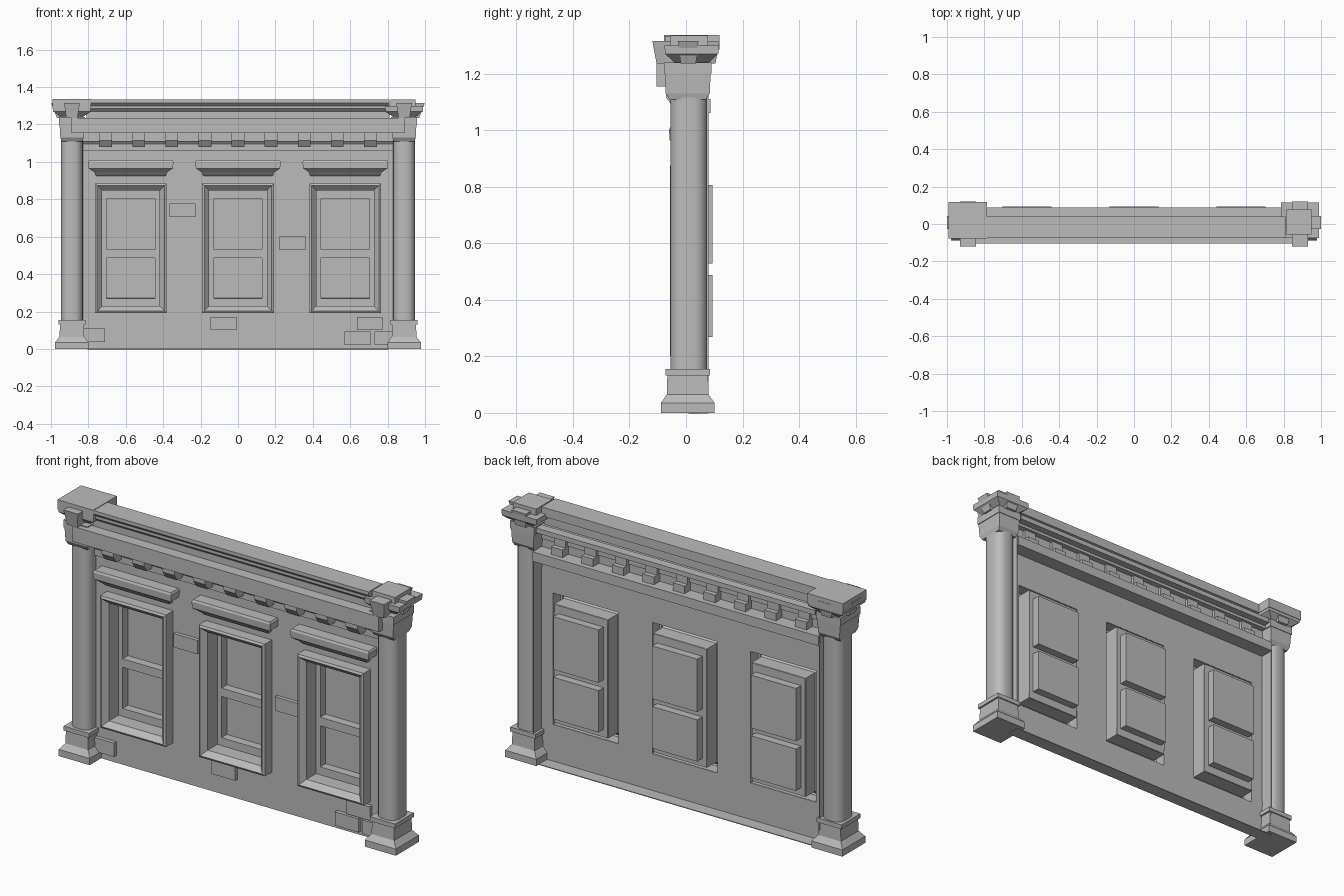
import bpy, bmesh

cube = bpy.data.objects.get("Cube")
if cube:
    bpy.data.objects.remove(cube, do_unlink=True)

GREY = (0.5, 0.5, 0.5, 1)
stone = bpy.data.materials.new("grey_stone")
stone.use_nodes = True
stone.diffuse_color = GREY
stone.node_tree.nodes["Principled BSDF"].inputs["Base Color"].default_value = GREY

WALL_Y, BACK_Y, SASH_Y, PANE_Y = 0.01, 0.08, 0.05, 0.093
WINDOWS = (-0.573, 0, 0.573)
SIDES = (("right", -1), ("left", 1))


def finish(name, bm, thickness=0):
    bmesh.ops.remove_doubles(bm, verts=bm.verts, dist=0.0001)
    bmesh.ops.recalc_face_normals(bm, faces=bm.faces)
    mesh = bpy.data.meshes.new(name)
    bm.to_mesh(mesh)
    bm.free()
    mesh.materials.append(stone)
    obj = bpy.data.objects.new(name, mesh)
    bpy.context.collection.objects.link(obj)
    if thickness:
        mod = obj.modifiers.new("Thickness", 'SOLIDIFY')
        mod.thickness = thickness
        mod.offset = 0
    return obj


def quad(bm, *points):
    return bm.faces.new([bm.verts.new(p) for p in points])


def loft(bm, rings, start=True, end=True):
    """Skin matching point rings, with optional end caps."""
    loops = [[bm.verts.new(p) for p in ring] for ring in rings]
    for a, b in zip(loops, loops[1:]):
        for i in range(len(a)):
            j = (i + 1) % len(a)
            bm.faces.new((a[i], a[j], b[j], b[i]))
    if start:
        bm.faces.new(loops[0])
    if end:
        bm.faces.new(loops[-1])


def stack(name, cx, cy, levels):
    """Rectangular moulding from (z, half width, half depth) levels."""
    bm = bmesh.new()
    loft(bm, [[(cx + sx * hx, cy + sy * hy, z)
               for sx, sy in ((-1, -1), (1, -1), (1, 1), (-1, 1))] for z, hx, hy in levels])
    return finish(name, bm)


def box(name, x, y, z):
    return stack(name, sum(x) / 2, sum(y) / 2,
                 [(h, (x[1] - x[0]) / 2, (y[1] - y[0]) / 2) for h in z])


def beam(name, profile, x0, x1):
    """Extrude a (y, z) profile along x."""
    bm = bmesh.new()
    loft(bm, [[(x, y, z) for y, z in profile] for x in (x0, x1)])
    return finish(name, bm)


def rect(cx, hx, z0, z1, y):
    return [(cx - hx, y, z0), (cx + hx, y, z0), (cx + hx, y, z1), (cx - hx, y, z1)]


# Wall skin with three openings and return lips behind it
HX, Z0, Z1 = 0.19, 0.193, 0.883
xs = [-0.83] + [c + s * HX for c in WINDOWS for s in (-1, 1)] + [0.83]
zs = [0, Z0, Z1, 1.16]
bm = bmesh.new()
for i in range(len(xs) - 1):
    for j in range(3):
        if not (j == 1 and i % 2):
            quad(bm, (xs[i], WALL_Y, zs[j]), (xs[i + 1], WALL_Y, zs[j]),
                 (xs[i + 1], WALL_Y, zs[j + 1]), (xs[i], WALL_Y, zs[j + 1]))
for i in range(len(xs) - 1):
    quad(bm, (xs[i], WALL_Y, 0), (xs[i + 1], WALL_Y, 0),
         (xs[i + 1], BACK_Y, 0), (xs[i], BACK_Y, 0))
for x in (xs[0], xs[-1]):
    quad(bm, (x, WALL_Y, 0), (x, WALL_Y, 1.16), (x, BACK_Y, 1.16), (x, BACK_Y, 0))
finish("wall", bm, 0.004)

# Windows: hollow frame, reveal, sash and two sunk panes
PANES = ((0.27, 0.487), (0.53, 0.805))
for n, cx in enumerate(WINDOWS):
    bm = bmesh.new()
    loft(bm, [rect(cx, HX, Z0, Z1, WALL_Y), rect(cx, HX, Z0, Z1, -0.05),
              rect(cx, 0.18, Z0 + 0.01, Z1 - 0.01, -0.055),
              rect(cx, 0.155, Z0 + 0.035, Z1 - 0.035, -0.03),
              rect(cx, 0.155, Z0 + 0.035, Z1 - 0.035, SASH_Y)], False, False)
    sx = [cx - 0.155, cx - 0.13, cx + 0.13, cx + 0.155]
    sz = [Z0 + 0.035, *PANES[0], *PANES[1], Z1 - 0.035]
    for i in range(3):
        for j in range(5):
            if not (i == 1 and j % 2):
                quad(bm, *rect((sx[i] + sx[i + 1]) / 2, (sx[i + 1] - sx[i]) / 2,
                               sz[j], sz[j + 1], SASH_Y))
    for z0, z1 in PANES:
        loft(bm, [rect(cx, 0.13, z0, z1, SASH_Y), rect(cx, 0.13, z0, z1, PANE_Y)], False)
    finish(f"window_{n + 1}", bm, 0.004)
    # Hood moulding over the window
    bm = bmesh.new()
    levels = ((0.925, 0.185, -0.015), (0.945, 0.195, -0.035), (0.965, 0.225, -0.058),
              (1.0, 0.228, -0.06), (1.01, 0.222, -0.055))
    loft(bm, [[(cx - h, WALL_Y, z), (cx - h, y, z), (cx + h, y, z), (cx + h, WALL_Y, z)]
              for z, h, y in levels])
    finish(f"window_hood_{n + 1}", bm)

# Raised bricks, by left edge and bottom
BRICKS = ((-0.365, 0.705), (0.222, 0.53), (-0.147, 0.1), (-0.85, 0.037),
          (0.635, 0.1), (0.57, 0.02), (0.73, 0.02))
for n, (x, z) in enumerate(BRICKS):
    box(f"raised_brick_{n + 1}", (x, x + 0.138), (-0.012, WALL_Y), (z, z + 0.072))

# Entablature
beam("lower_band", [(-0.004, 1.06), (-0.004, 1.095), (-0.015, 1.11),
                    (0.087, 1.11), (0.087, 1.06)], -0.83, 0.83)
beam("fascia", [(-0.105, 1.155), (-0.105, 1.235), (0.05, 1.235), (0.05, 1.2),
                (0.02, 1.2), (0.02, 1.155)], -0.89, 0.89)
beam("cornice", [(-0.045, 1.235), (-0.045, 1.27), (-0.06, 1.285), (-0.06, 1.3),
                 (-0.075, 1.315), (-0.075, 1.333), (0.04, 1.333), (0.04, 1.285),
                 (0.02, 1.285), (0.02, 1.235)], -0.81, 0.81)
beam("rear_ledge", [(0.04, 1.215), (0.04, 1.24), (0.087, 1.24), (0.087, 1.215)], -0.81, 0.81)
for n in range(9):
    x = (n - 4) * 0.177
    beam(f"dentil_{n + 1}", [(0.06, 1.08), (-0.045, 1.08), (-0.07, 1.115), (-0.07, 1.155),
                             (0.035, 1.2), (0.035, 1.15), (0.06, 1.15)], x - 0.034, x + 0.034)

# Corner columns
for side, s in SIDES:
    cx = s * 0.888
    stack(f"{side}_base", cx, 0.006, [(0, 0.09, 0.095), (0.035, 0.09, 0.095),
                                      (0.065, 0.066, 0.074), (0.132, 0.064, 0.072),
                                      (0.132, 0.073, 0.078), (0.155, 0.073, 0.078)])
    shaft = box(f"{side}_shaft", (cx - 0.058, cx + 0.058), (-0.055, 0.075), (0.15, 1.115))
    bm = bmesh.new()
    bm.from_mesh(shaft.data)
    uprights = [e for e in bm.edges if abs(e.verts[0].co.z - e.verts[1].co.z) > 0.5]
    bmesh.ops.bevel(bm, geom=uprights, offset=0.045, segments=5, profile=0.5, affect='EDGES')
    bm.to_mesh(shaft.data)
    bm.free()
    bpy.ops.object.select_all(action='DESELECT')
    shaft.select_set(True)
    bpy.context.view_layer.objects.active = shaft
    bpy.ops.object.shade_smooth_by_angle()
    stack(f"{side}_capital", cx, 0.006, [(1.108, 0.056, 0.064), (1.13, 0.062, 0.078),
                                         (1.2, 0.066, 0.081), (1.2, 0.07, 0.084),
                                         (1.24, 0.07, 0.084)])
    stack(f"{side}_abacus", cx, 0.02, [(1.238, 0.055, 0.06), (1.27, 0.1, 0.094),
                                       (1.3, 0.102, 0.096)])
    # Tapered brackets facing outward and along the depth
    stack(f"{side}_cross_bracket", cx, 0, [(1.235, 0.03, 0.104), (1.315, 0.042, 0.119)])
    stack(f"{side}_outer_bracket", cx + s * 0.03, 0.008,
          [(1.235, 0.05, 0.027), (1.315, 0.081, 0.036)])

# Right corner has a full cap block, left corner a small plate
box("right_cap_block", (-0.993, -0.785), (-0.078, 0.118), (1.285, 1.336))
box("left_cap_plate", (0.815, 0.95), (-0.055, 0.078), (1.3, 1.334))
